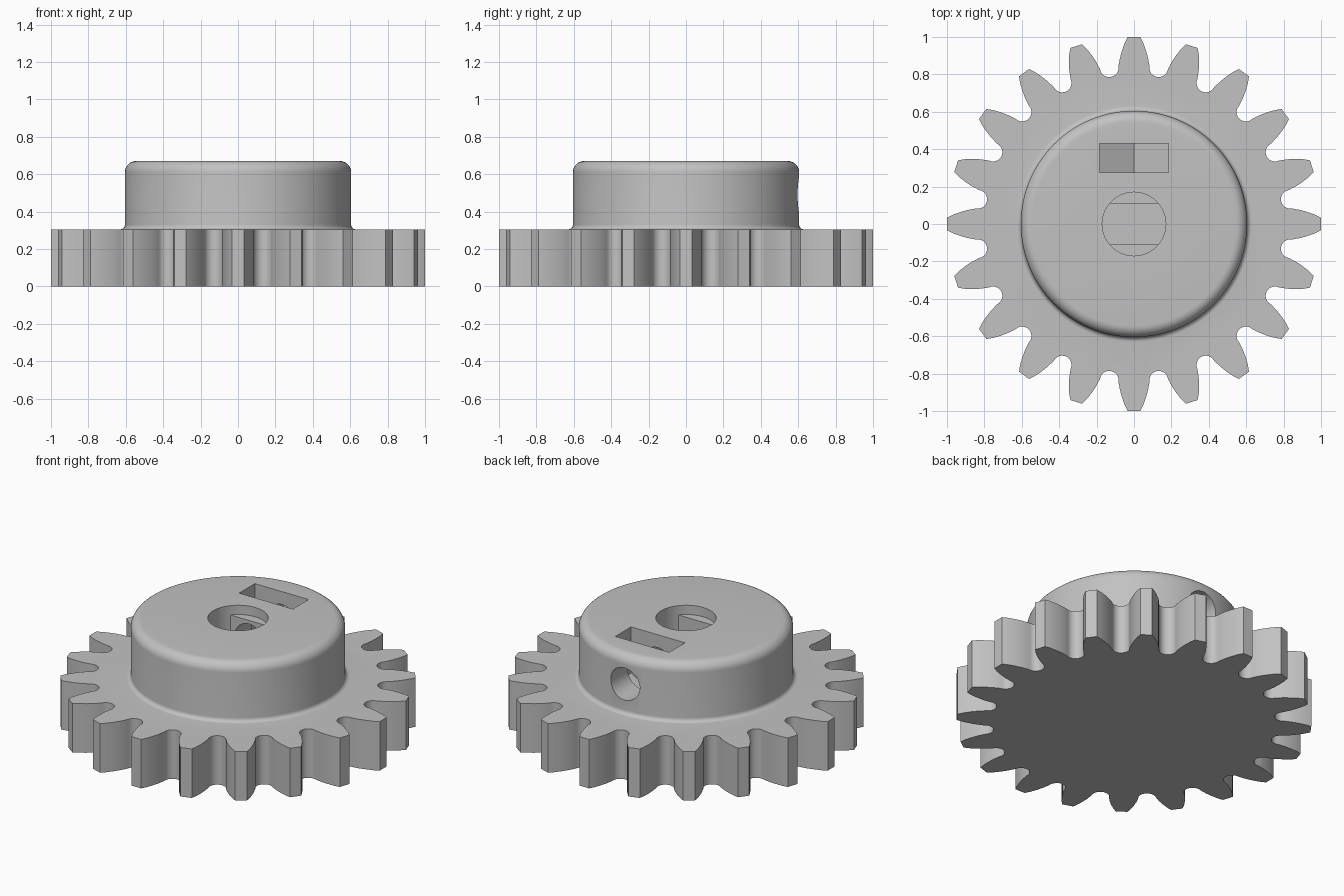
import bpy, bmesh
from math import sin, cos, pi, asin, radians
from mathutils import Matrix, Vector

if "Cube" in bpy.data.objects:
    bpy.data.objects.remove(bpy.data.objects["Cube"])

TEETH = 20
GEAR_TOP, HUB_TOP, HUB_R = 0.305, 0.67, 0.605
HOLE_Z = 0.49

grey = bpy.data.materials.new("plain grey")
grey.use_nodes = True
colour = (0.54, 0.54, 0.54, 1)
grey.diffuse_color = colour
grey.node_tree.nodes["Principled BSDF"].inputs["Base Color"].default_value = colour


def finish(name, bm):
    bmesh.ops.recalc_face_normals(bm, faces=bm.faces)
    mesh = bpy.data.meshes.new(name)
    bm.to_mesh(mesh)
    bm.free()
    mesh.materials.append(grey)
    obj = bpy.data.objects.new(name, mesh)
    bpy.context.collection.objects.link(obj)
    return obj


def prism(name, points, low, high, along_y=False):
    """Extrude a flat outline in z, or outline (x, z) along y."""
    bm = bmesh.new()
    face = bm.faces.new([bm.verts.new((a, b, low)) for a, b in points])
    new = bmesh.ops.extrude_face_region(bm, geom=[face])["geom"]
    moved = [v for v in new if isinstance(v, bmesh.types.BMVert)]
    bmesh.ops.translate(bm, verts=moved, vec=(0, 0, high - low))
    if along_y:
        bm.transform(Matrix.Rotation(pi / 2, 4, "X"))
    return finish(name, bm)


def arc(cx, cy, r, start, end, steps):
    angles = [start + (end - start) * i / steps for i in range(steps + 1)]
    return [(cx + r * cos(a), cy + r * sin(a)) for a in angles]


def lathe(name, profile, steps):
    bm = bmesh.new()
    verts = [bm.verts.new((r, 0, z)) for r, z in profile]
    edges = [bm.edges.new(pair) for pair in zip(verts, verts[1:])]
    bmesh.ops.spin(bm, geom=verts + edges, cent=(0, 0, 0), axis=(0, 0, 1),
                   angle=2 * pi, steps=steps)
    bmesh.ops.remove_doubles(bm, verts=bm.verts, dist=0.0001)
    return finish(name, bm)


def combine(target, tool, operation):
    mod = target.modifiers.new(operation.lower(), "BOOLEAN")
    mod.operation, mod.solver, mod.object = operation, "EXACT", tool
    bpy.context.view_layer.objects.active = target
    bpy.ops.object.modifier_apply(modifier=mod.name)
    bpy.data.objects.remove(tool)


# Tooth outline: one flank, the round valley, then the next flank mirrored
flank = [(1.0005, 0.033), (0.97, 0.051), (0.93, 0.069), (0.89, 0.085)]
pitch = 2 * pi / TEETH
valley = arc(0.846, 0, 0.05, 1.5 * pi, 0.5 * pi, 12)
outline = []
for i in range(TEETH):
    base = i * pitch
    outline += [(r * cos(base + a), r * sin(base + a)) for r, a in flank]
    turn = Matrix.Rotation(base + pitch / 2, 2)
    outline += [tuple(turn @ Vector(p)) for p in valley]
    end = base + pitch
    outline += [(r * cos(end - a), r * sin(end - a)) for r, a in reversed(flank)]
gear = prism("toothed_wheel_with_hub", outline, 0, GEAR_TOP)

# Hub with a small fillet at its foot and a rounded top edge
foot, rim = 0.025, 0.06
profile = [(0, 0.15), (HUB_R + foot, 0.15)]
profile += arc(HUB_R + foot, GEAR_TOP + foot, foot, 1.5 * pi, pi, 6)
profile += arc(HUB_R - rim, HUB_TOP - rim, rim, 0, pi / 2, 8)
profile += [(0, HUB_TOP)]
combine(gear, lathe("hub", profile, 128), "UNION")

# Round bore mouth, and the shaft socket with two flats below it
bore_r, flat = 0.17, 0.11
half = asin(flat / bore_r)
combine(gear, prism("bore_mouth", arc(0, 0, bore_r, 0, 2 * pi, 64)[:-1], 0.612, 0.8),
        "DIFFERENCE")
socket = arc(0, 0, bore_r, -half, half, 16) + arc(0, 0, bore_r, pi - half, pi + half, 16)
combine(gear, prism("shaft_socket", socket, 0.2, 0.63), "DIFFERENCE")

# Nut slot with a pointed floor, open at the top
w = 0.185
side = w / cos(radians(30))
slot = [(-w, 0.8), (-w, HOLE_Z - side / 2), (0, HOLE_Z - side),
        (w, HOLE_Z - side / 2), (w, 0.8)]
combine(gear, prism("nut_slot", slot, -0.43, -0.275, True), "DIFFERENCE")

# Set screw hole from the back of the hub into the bore
screw = arc(0, HOLE_Z, 0.1, 0, 2 * pi, 48)[:-1]
combine(gear, prism("screw_hole", screw, -0.8, 0, True), "DIFFERENCE")

bpy.ops.object.select_all(action="DESELECT")
gear.select_set(True)
bpy.context.view_layer.objects.active = gear
bpy.ops.object.shade_smooth_by_angle(angle=radians(30))
